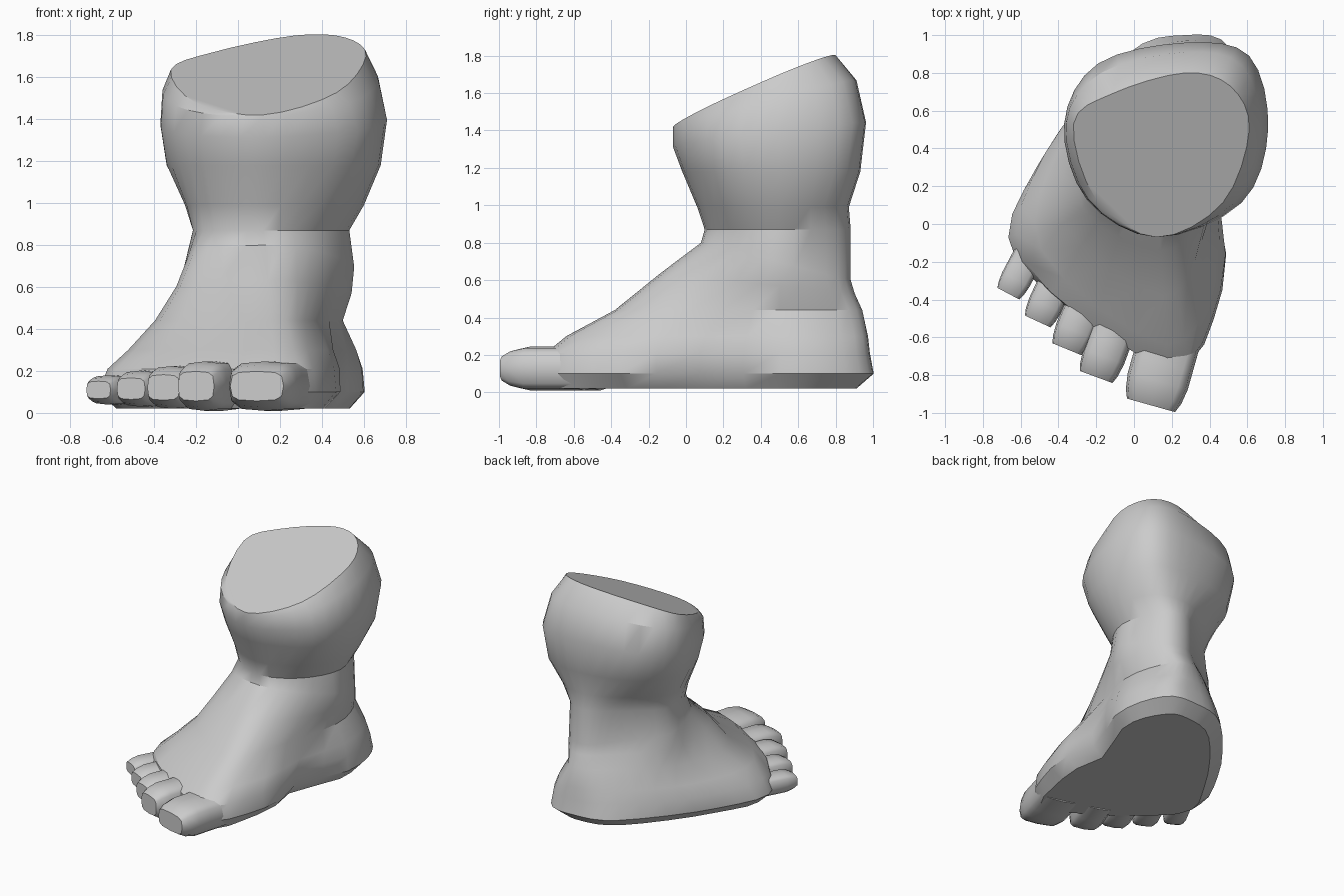
import bpy, bmesh, math
from mathutils import Vector

cube = bpy.data.objects.get("Cube")
if cube:
    bpy.data.objects.remove(cube, do_unlink=True)

# One clay grey for the whole model
clay = bpy.data.materials.new("clay_grey")
clay.use_nodes = True
shade = 0.6
grey = (shade, shade, shade, 1)
clay.diffuse_color = grey
clay.node_tree.nodes["Principled BSDF"].inputs["Base Color"].default_value = grey


def closed_curve(anchors, steps):
    """Smooth closed outline passing through the anchor points."""
    points, count = [], len(anchors)
    for i, start in enumerate(anchors):
        end = anchors[(i + 1) % count]
        leave = (end - anchors[i - 1]) / 2
        arrive = (anchors[(i + 2) % count] - start) / 2
        for s in range(steps):
            t = s / steps
            ease = t * t * (3 - 2 * t)
            points.append(start.lerp(end, ease) + leave * t * (1 - t) ** 2
                          - arrive * t * t * (1 - t))
    return points


def loft(name, rings, angle):
    """Skin a stack of equal rings and close both ends."""
    bm = bmesh.new()
    loops = [[bm.verts.new(point) for point in ring] for ring in rings]
    count = len(loops[0])
    for low, high in zip(loops, loops[1:]):
        for i in range(count):
            j = (i + 1) % count
            bm.faces.new((low[i], low[j], high[j], high[i]))
    bm.faces.new(reversed(loops[0]))
    bm.faces.new(loops[-1])
    bmesh.ops.recalc_face_normals(bm, faces=bm.faces)
    mesh = bpy.data.meshes.new(name)
    bm.to_mesh(mesh)
    bm.free()
    mesh.materials.append(clay)
    obj = bpy.data.objects.new(name, mesh)
    bpy.context.collection.objects.link(obj)
    bpy.ops.object.select_all(action="DESELECT")
    obj.select_set(True)
    bpy.context.view_layer.objects.active = obj
    bpy.ops.object.shade_smooth_by_angle(angle=math.radians(angle))


def bump(point, centre, radius, push):
    """Soft sideways push, strongest at its centre."""
    distance = (point - Vector(centre)).length / radius
    point.x += push * math.exp(-distance * distance)


def mix(a, b, t):
    return a + (b - a) * t


def section(z, tilt, front, back, inner, outer):
    """Cross-section from its four extents; the forefoot splays out near the floor."""
    splay = min(0.12, max(-0.11, mix(-0.23, 0.12, z / 1.2)))
    calf_swell = 1.5 if z > 0.9 else 0.4
    anchors = [
        (0.2 - 0.1 * min(z, 0.8), front),
        (inner - 0.14, mix(front, 0.5, 0.32)),
        (inner, 0.5),
        (inner - 0.1, back - 0.07),
        (0.27, back),
        (0.08 + calf_swell * (outer + 0.19), back - 0.11),
        (outer, min(0.53, 0.25 + 0.6 * z)),
        (outer + splay, mix(front, 0.5, 0.35 if z > 0.5 else 0.44)),
    ]
    ring = []
    for x, y in closed_curve([Vector(a) for a in anchors], 4):
        point = Vector((x, y, z + tilt * (y - 0.4) + max(tilt, 0) * 0.2 * (x - 0.15)))
        bump(point, (0.55, 0.13, 0.1), 0.24, -0.14)    # arch
        bump(point, (0.57, 0.46, 0.64), 0.12, 0.02)    # inner ankle bone
        bump(point, (-0.24, 0.55, 0.66), 0.14, -0.06)  # outer ankle bone
        ring.append(point)
    return ring


# Foot and leg: one skin from the sole up to the cut above the ankle
loft("foot_and_leg", [
    section(0.02, 0, -0.7, 0.91, 0.54, -0.43),
    section(0.1, 0, -0.75, 1, 0.61, -0.51),
    section(0.21, 0, -0.75, 0.98, 0.6, -0.47),
    section(0.3, 0, -0.64, 0.97, 0.57, -0.38),
    section(0.44, 0, -0.38, 0.94, 0.5, -0.27),
    section(0.58, -0.1, -0.14, 0.9, 0.53, -0.21),
    section(0.72, -0.25, 0.08, 0.88, 0.54, -0.19),
    section(0.87, 0, 0.1, 0.88, 0.53, -0.19),
    section(0.99, 0, 0.06, 0.87, 0.6, -0.24),
    section(1.18, 0, -0.02, 0.93, 0.68, -0.34),
    section(1.37, 0.12, -0.07, 0.96, 0.71, -0.37),
    section(1.53, 0.25, -0.07, 0.91, 0.67, -0.36),
    section(1.62, 0.42, -0.07, 0.8, 0.61, -0.32),
], 34)


def toe(name, base, tip, width, height, floor):
    """Blunt squarish toe running from inside the foot to its tip."""
    base, tip = Vector(base), Vector(tip)
    side = (tip - base).orthogonal().normalized()
    rings = []
    for along in (-0.3, 0.3, 0.6, 0.85, 1):
        blunt = max(0, (along - 0.6) / 0.4) ** 2
        low, high = 0.2 * blunt, 1 - 0.2 * blunt
        ring = []
        for k in range(12):
            angle = math.tau * k / 12
            across, up = (math.copysign(abs(f) ** 0.55, f)
                          for f in (math.cos(angle), math.sin(angle)))
            flat = base.lerp(tip, along) + side * across * width / 2 * (1 - 0.2 * blunt)
            ring.append((flat.x, flat.y, floor + height * mix(low, high, (1 + up) / 2)))
        rings.append(ring)
    loft(name, rings, 50)


# Toes: the big one, then four shrinking and stepping back along the forefoot
toe("big_toe", (0.18, -0.64), (0.09, -0.96), 0.33, 0.235, 0.01)
for k, name in enumerate(("second", "third", "fourth", "little")):
    toe(name + "_toe",
        (-0.1 - 0.155 * k, -0.54 + 0.12 * k), (-0.2 - 0.155 * k, -0.81 + 0.147 * k),
        0.23 - 0.022 * k, 0.235 - 0.032 * k, 0.01 + 0.01 * k)
